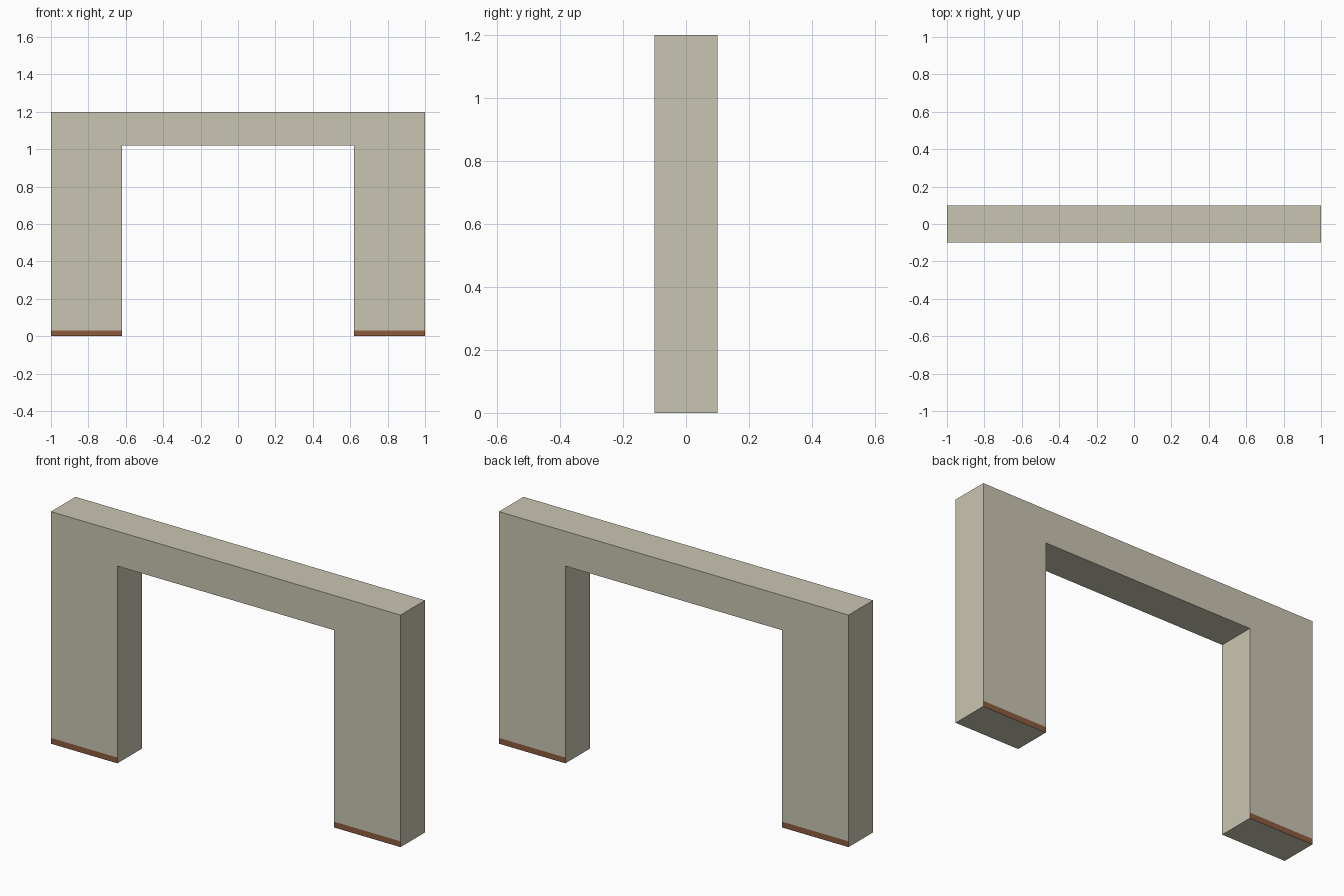
import bpy, bmesh
from mathutils import Vector

if "Cube" in bpy.data.objects:
    bpy.data.objects.remove(bpy.data.objects["Cube"])


def material(name, colour):
    m = bpy.data.materials.new(name)
    m.diffuse_color = (*colour, 1.0)
    m.use_nodes = True
    m.node_tree.nodes["Principled BSDF"].inputs["Base Color"].default_value = m.diffuse_color
    return m


plaster = material("cream plaster", (0.584, 0.558, 0.445))
skirting = material("brown skirting", (0.262, 0.107, 0.049))

W, H, D = 1.0, 1.2, 0.1          # half width, height, half depth
OPEN_W, OPEN_H = 0.62, 1.02      # doorway half width and height
SKIRT = 0.03                     # painted skirting height

# Wall outline with doorway, extruded through its depth
outline = [(-W, 0), (-OPEN_W, 0), (-OPEN_W, OPEN_H), (OPEN_W, OPEN_H),
           (OPEN_W, 0), (W, 0), (W, H), (-W, H)]
bm = bmesh.new()
face = bm.faces.new([bm.verts.new((x, -D, z)) for x, z in outline])
ext = bmesh.ops.extrude_face_region(bm, geom=[face], use_keep_orig=True)
bmesh.ops.translate(bm, vec=Vector((0, 2 * D, 0)),
                    verts=[v for v in ext["geom"] if isinstance(v, bmesh.types.BMVert)])
bmesh.ops.recalc_face_normals(bm, faces=bm.faces)

# Cut the skirting line, then paint only the front and back strips below it
bmesh.ops.bisect_plane(bm, geom=bm.verts[:] + bm.edges[:] + bm.faces[:],
                       plane_co=(0, 0, SKIRT), plane_no=(0, 0, 1))
bm.normal_update()
for f in bm.faces:
    low = max(v.co.z for v in f.verts) < SKIRT + 0.001
    f.material_index = 1 if low and abs(f.normal.y) > 0.9 else 0

mesh = bpy.data.meshes.new("doorway_wall")
bm.to_mesh(mesh)
bm.free()
mesh.materials.append(plaster)
mesh.materials.append(skirting)
wall = bpy.data.objects.new("doorway_wall", mesh)
bpy.context.collection.objects.link(wall)
